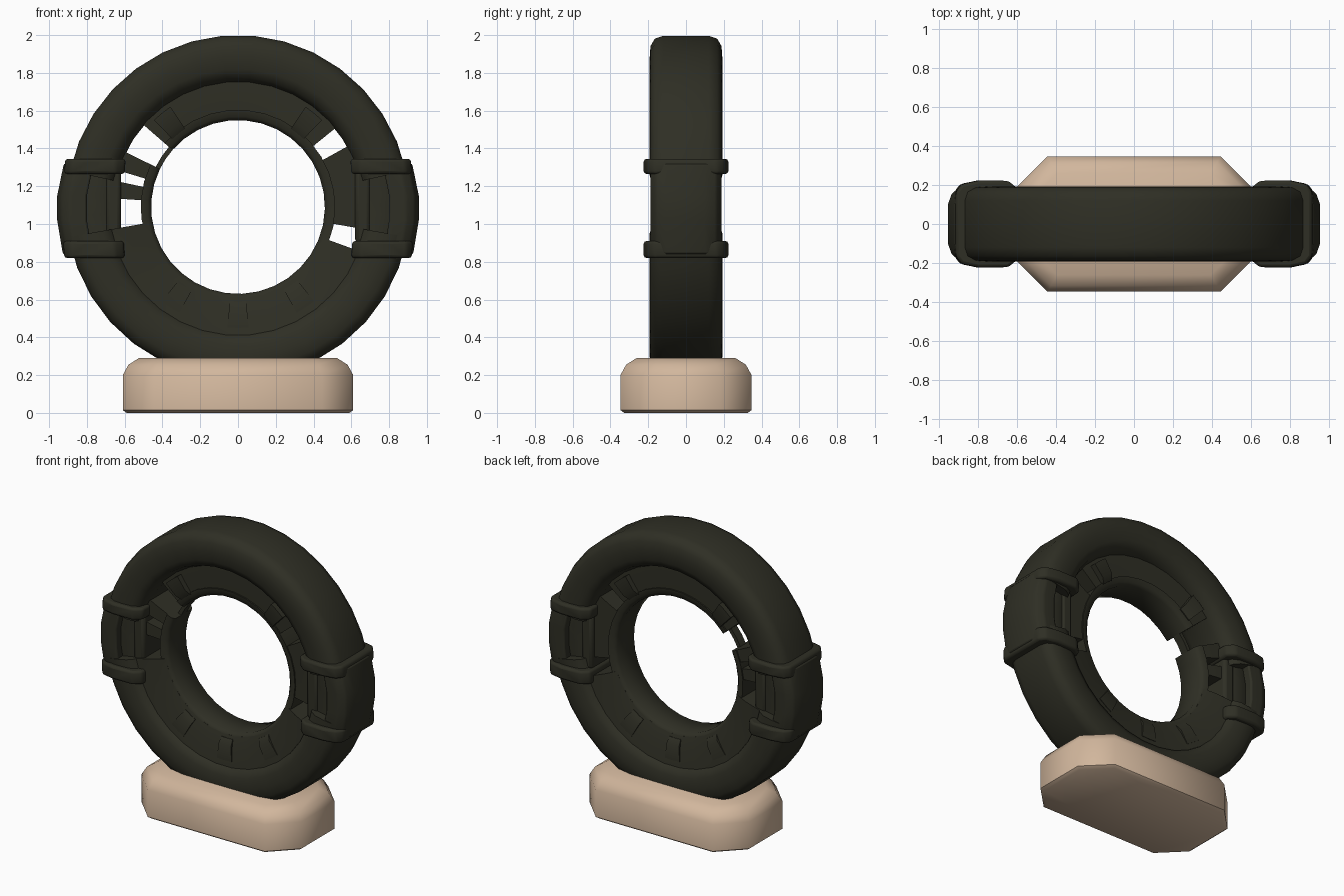
import bpy, bmesh
from math import cos, sin, radians, ceil

cube = bpy.data.objects.get("Cube")
if cube:
    bpy.data.objects.remove(cube, do_unlink=True)

CENTRE_Z = 1.09


def material(name, rgb):
    m = bpy.data.materials.new(name)
    m.use_nodes = True
    m.diffuse_color = (*rgb, 1)
    m.node_tree.nodes["Principled BSDF"].inputs["Base Color"].default_value = (*rgb, 1)
    return m


DARK = material("dark olive", (0.028, 0.028, 0.018))
TAN = material("warm sand", (0.64, 0.47, 0.335))


def solid(name, loops, mat, bevel=0.0):
    """Skin a series of equal point loops, cap both ends and shade smooth."""
    bm = bmesh.new()
    rings = [[bm.verts.new(p) for p in loop] for loop in loops]
    n = len(rings[0])
    for a, b in zip(rings, rings[1:]):
        for i in range(n):
            j = (i + 1) % n
            bm.faces.new((a[i], a[j], b[j], b[i]))
    bm.faces.new(rings[0])
    bm.faces.new(rings[-1])
    bmesh.ops.recalc_face_normals(bm, faces=bm.faces)
    me = bpy.data.meshes.new(name)
    bm.to_mesh(me)
    bm.free()
    me.materials.append(mat)
    ob = bpy.data.objects.new(name, me)
    bpy.context.collection.objects.link(ob)
    if bevel:
        b = ob.modifiers.new("soft edges", 'BEVEL')
        b.width, b.segments = bevel, 2
    bpy.ops.object.select_all(action='DESELECT')
    ob.select_set(True)
    bpy.context.view_layer.objects.active = ob
    bpy.ops.object.shade_smooth_by_angle(angle=radians(50))


def mirrored(half):
    """Close a half outline by mirroring its second coordinate."""
    return half + [(a, -b) for a, b in reversed(half)]


def arc(name, half_profile, start, end):
    """Sweep a (radius, depth) profile round the ring."""
    profile = mirrored(half_profile)
    steps = max(2, ceil((end - start) / 11))
    loops = []
    for k in range(steps + 1):
        t = radians(start + (end - start) * k / steps)
        loops.append([(r * cos(t), y, CENTRE_Z + r * sin(t)) for r, y in profile])
    solid(name, loops, DARK)


def column(name, side, half_outline, sections, bevel):
    """Stack a plan outline through (height, outward shift) sections."""
    outline = mirrored(half_outline)
    loops = [[(side * (x + dx), y, z) for x, y in outline] for z, dx in sections]
    solid(name, loops, DARK, bevel)


# Outer ring, with slimmer stretches inside the two side clamps
rim = [(0.66, 0.10), (0.685, 0.165), (0.73, 0.188), (0.80, 0.192),
       (0.855, 0.188), (0.895, 0.165), (0.91, 0.12)]
slim = [(0.64, 0.10), (0.70, 0.13), (0.82, 0.13), (0.86, 0.10)]
arc("outer_ring_top", rim, 12, 168)
arc("outer_ring_bottom", rim, 190, 350)
arc("outer_ring_left_link", slim, -11, 13)
arc("outer_ring_right_link", slim, 167, 191)

# Inner lip round the opening, worn thin beside the largest gap
arc("inner_lip", [(0.46, 0.09), (0.48, 0.11), (0.515, 0.115)], -206, 139)
arc("inner_lip_worn", [(0.46, 0.03), (0.485, 0.03)], 138, 155)

# Broken web panels between the lip and the outer ring
upper = [(0.49, 0.105), (0.60, 0.11), (0.68, 0.11)]
lower = [(0.48, 0.11), (0.56, 0.135), (0.70, 0.155)]
arc("web_top", upper, 39, 139)
arc("web_left", upper, -10, 29)
arc("web_right_upper", upper, 154, 163)
arc("web_right_middle", upper, 168, 176)
arc("web_bottom", lower, 190, 340)

# Raised blocks on the inner ring
block = [(0.50, 0.12), (0.54, 0.145), (0.64, 0.15)]
for i, a in enumerate((51, 129, 236, 270, 304)):
    arc(f"inner_block_{i + 1}", block, a - 5, a + 5)

# Side clamps: a rounded outer wall, two gripping bars and an inner post
bar = [(0.60, 0.18), (0.65, 0.222), (0.80, 0.224), (0.89, 0.205), (0.92, 0.165)]
wall = [(0.80, 0.185), (0.89, 0.188), (0.935, 0.16), (0.957, 0.10)]
post = [(0.62, 0.14), (0.70, 0.14)]
barrel = [(0.84, -0.03), (1.02, 0), (1.15, 0), (1.32, -0.035)]
for side, s in (("left", 1), ("right", -1)):
    column(f"{side}_clamp_upper_bar", s, bar, [(1.265, 0), (1.345, -0.005)], 0.015)
    column(f"{side}_clamp_lower_bar", s, bar, [(0.82, 0), (0.91, 0.005)], 0.015)
    column(f"{side}_clamp_wall", s, wall, barrel, 0.01)
    column(f"{side}_clamp_post", s, post, [(0.90, 0), (1.29, 0)], 0.02)

# Pedestal with cut corners and a sloping shoulder
levels = []
for z, inset in ((0, 0.02), (0.015, 0), (0.20, 0), (0.255, 0.03), (0.29, 0.085)):
    x, y, cut = 0.61 - inset, 0.347 - inset, 0.165 - inset * 0.4
    corner = [(x, y - cut), (x - cut, y)]
    half = corner + [(-a, b) for a, b in reversed(corner)]
    levels.append([(a, b, z) for a, b in mirrored(half)])
solid("pedestal", levels, TAN)
